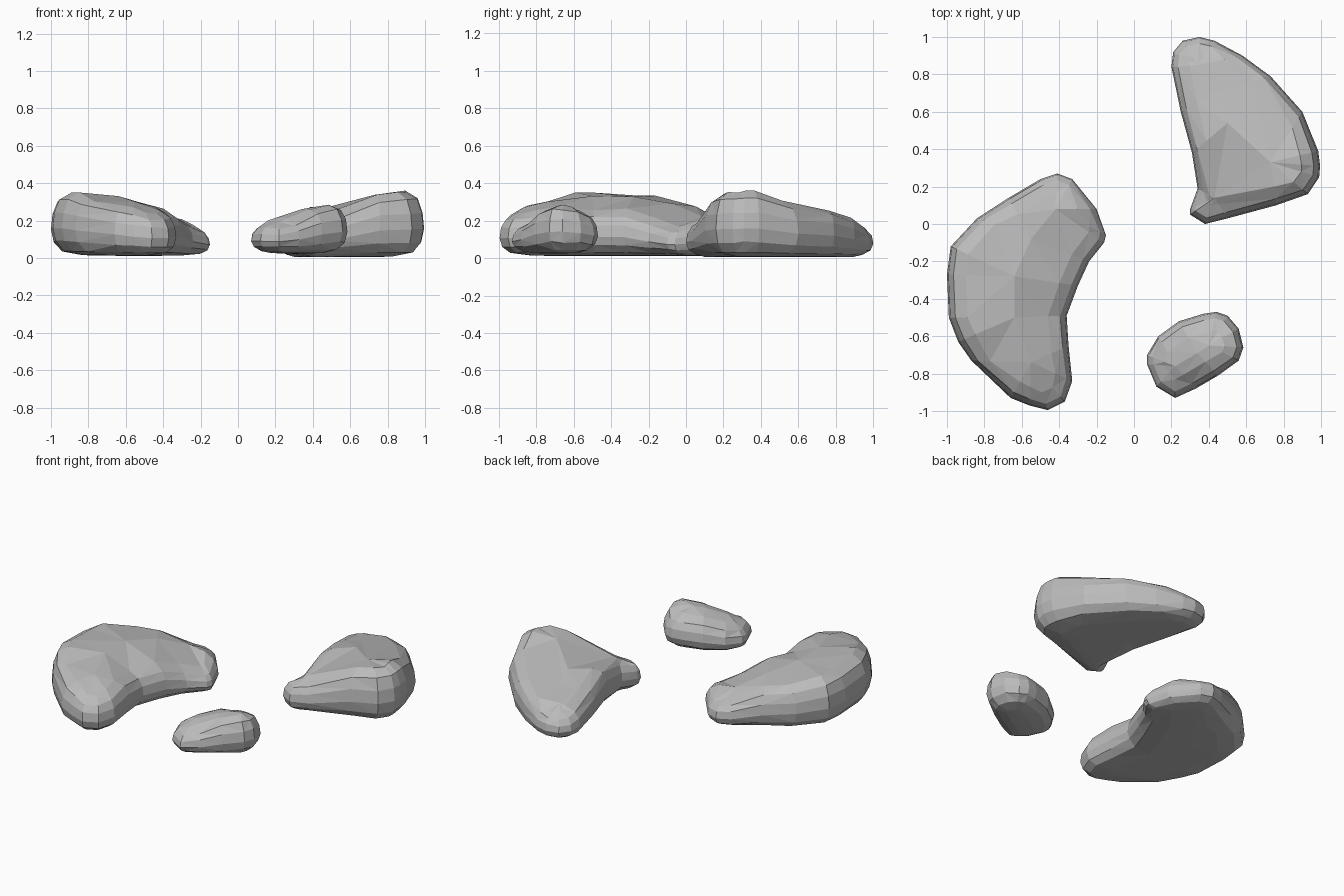
import bpy, bmesh, random
from mathutils import Vector

random.seed(4)
cube = bpy.data.objects.get("Cube")
if cube:
    bpy.data.objects.remove(cube)

stone = bpy.data.materials.new("grey_stone")
stone.use_nodes = True
colour = (0.5, 0.5, 0.5, 1)
stone.diffuse_color = colour
stone.node_tree.nodes["Principled BSDF"].inputs["Base Color"].default_value = colour

# Cross-section of every boulder: inset from the outline, fraction of local height
RINGS = [(0.17, 0.01), (0.06, 0.07), (0.015, 0.22), (0, 0.42), (0.008, 0.66), (0.035, 0.86), (0.1, 0.97)]


def top_height(p, peaks):
    """Blend the crown heights around a plan position."""
    weights = [1 / ((p - Vector(k[:2])).length ** 3 + 0.001) for k in peaks]
    return sum(w * k[2] for w, k in zip(weights, peaks)) / sum(weights)


def boulder(name, outline, spine, peaks, base):
    outline = [Vector(p) for p in outline]
    spine = [Vector(p) for p in spine]
    bm = bmesh.new()

    def ring(inset, h):
        verts = []
        for p in outline:
            core = min(spine, key=lambda s: (s - p).length)
            gap = core - p
            q = core if inset is None else p + gap.normalized() * min(inset, gap.length * 0.7)
            z = base + (top_height(q, peaks) - base) * h
            if inset and h > 0.1:
                z += random.uniform(-0.005, 0.005)
            verts.append(bm.verts.new((q.x, q.y, z)))
        return verts

    # Stack the rings and close both ends along the spine
    levels = [ring(None, 0)] + [ring(*r) for r in RINGS] + [ring(None, 1)]
    n = len(outline)
    for a, b in zip(levels, levels[1:]):
        for i in range(n):
            j = (i + 1) % n
            bm.faces.new((a[i], a[j], b[j], b[i]))
    bmesh.ops.remove_doubles(bm, verts=bm.verts, dist=0.004)
    bmesh.ops.holes_fill(bm, edges=bm.edges, sides=0)
    bmesh.ops.triangulate(bm, faces=bm.faces)
    bmesh.ops.recalc_face_normals(bm, faces=bm.faces)
    mesh = bpy.data.meshes.new(name)
    bm.to_mesh(mesh)
    bm.free()
    mesh.materials.append(stone)
    obj = bpy.data.objects.new(name, mesh)
    bpy.context.collection.objects.link(obj)


# Curved boulder on the right
boulder("curved_boulder",
        [(-.41, .27), (-.5, .24), (-.67, .14), (-.84, .03), (-.98, -.12), (-1, -.27), (-.99, -.5),
         (-.94, -.63), (-.87, -.73), (-.66, -.93), (-.56, -.97), (-.46, -.995), (-.37, -.95), (-.33, -.84),
         (-.35, -.65), (-.36, -.49), (-.3, -.33), (-.24, -.2), (-.16, -.1), (-.15, -.06), (-.2, .08), (-.33, .24)],
        [(-.42, .08), (-.55, -.08), (-.64, -.28), (-.64, -.5), (-.55, -.74)],
        [(-.9, -.55, .37), (-.88, -.2, .35), (-.62, -.6, .345), (-.62, -.2, .335), (-.6, .05, .285),
         (-.4, .22, .17), (-.2, -.05, .14), (-.35, 0, .24), (-.45, -.95, .23), (-.65, -.85, .29),
         (-.4, -.5, .25)], .012)

# Wedge boulder at the back
boulder("wedge_boulder",
        [(.35, 1), (.26, .98), (.21, .92), (.2, .84), (.25, .6), (.31, .38), (.34, .19), (.3, .08),
         (.3, .05), (.38, 0), (.5, .03), (.76, .1), (.93, .16), (.99, .25), (.995, .31), (.985, .39),
         (.9, .6), (.73, .79), (.58, .9), (.43, .98)],
        [(.34, .85), (.42, .7), (.5, .54), (.57, .4), (.73, .33), (.57, .25), (.43, .14)],
        [(.92, .35, .375), (.87, .2, .36), (.62, .28, .335), (.75, .6, .285), (.39, .03, .19),
         (.38, .42, .28), (.4, .75, .235), (.32, .97, .17)], .005)

# Small pebble at the front
boulder("small_boulder",
        [(.44, -.47), (.37, -.48), (.24, -.52), (.13, -.6), (.07, -.7), (.07, -.75), (.12, -.87),
         (.22, -.93), (.33, -.88), (.45, -.81), (.56, -.73), (.585, -.66), (.56, -.56), (.5, -.49)],
        [(.22, -.76), (.28, -.72), (.34, -.69), (.4, -.65)],
        [(.54, -.66, .315), (.38, -.68, .28), (.24, -.72, .245), (.1, -.72, .165),
         (.22, -.9, .16), (.44, -.5, .235)], .025)
